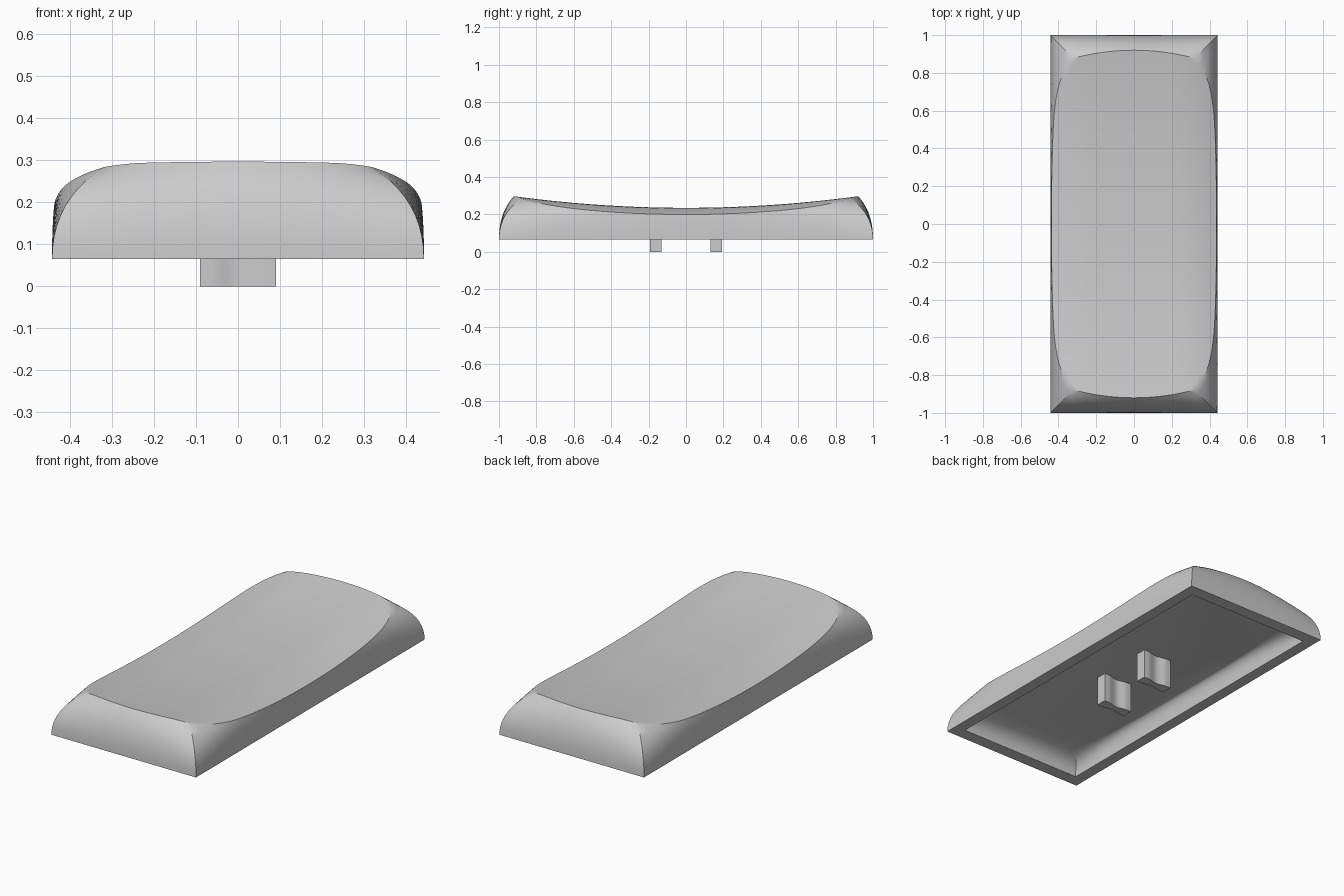
import bpy, bmesh, math
from mathutils import Vector

cube = bpy.data.objects.get("Cube")
if cube:
    bpy.data.objects.remove(cube, do_unlink=True)

grey = bpy.data.materials.new("plain grey")
grey.use_nodes = True
grey.diffuse_color = (0.6, 0.6, 0.6, 1)
grey.node_tree.nodes["Principled BSDF"].inputs["Base Color"].default_value = grey.diffuse_color

RIM_Z, CEILING_Z = 0.065, 0.165
NX, NY, STEPS = 24, 48, 10


def finish(name, bm, angle=30):
    bmesh.ops.remove_doubles(bm, verts=bm.verts, dist=1e-5)
    bmesh.ops.recalc_face_normals(bm, faces=bm.faces)
    mesh = bpy.data.meshes.new(name)
    bm.to_mesh(mesh)
    bm.free()
    mesh.materials.append(grey)
    obj = bpy.data.objects.new(name, mesh)
    bpy.context.collection.objects.link(obj)
    bpy.ops.object.select_all(action='DESELECT')
    obj.select_set(True)
    bpy.context.view_layer.objects.active = obj
    bpy.ops.object.shade_smooth_by_angle(angle=math.radians(angle))
    return obj


def top_point(u, v):
    """Saddle surface: dished along y, shoulders falling away across x."""
    x = u * (0.437 - 0.02 * v**2 - 0.02 * v**4 - 0.077 * abs(v)**9)
    y = v * (0.92 - 0.042 * u**2)
    shoulder = max(0, abs(x) - 0.22) / 0.215
    z = 0.235 + 0.062 * (y / 0.92)**2 - 0.035 * shoulder**2
    return Vector((x, y, z))


def ceiling_point(u, v):
    p = top_point(u, v)
    return Vector((p.x * 0.8, p.y * 0.88, CEILING_Z))


def curved_wall(base, top, bulge):
    """Points of a convex wall rising upright from base and leaning in to top."""
    control = Vector((base.x, base.y, base.z + bulge * (top.z - base.z)))
    ts = [k / STEPS for k in range(STEPS + 1)]
    return [base * (1 - t)**2 + control * 2 * t * (1 - t) + top * t**2 for t in ts]


def skin(bm, columns, closed):
    """Quads between neighbouring columns of points."""
    cols = [[bm.verts.new(p) for p in col] for col in columns]
    pairs = list(zip(cols, cols[1:]))
    if closed:
        pairs.append((cols[-1], cols[0]))
    for a, b in pairs:
        for k in range(len(a) - 1):
            bm.faces.new((a[k], b[k], b[k + 1], a[k + 1]))
    return cols


# Parameter positions across the cap and around its edge
us = [2 * i / NX - 1 for i in range(NX + 1)]
vs = [2 * j / NY - 1 for j in range(NY + 1)]
edge = ([(u, -1) for u in us[:-1]] + [(1, v) for v in vs[:-1]]
        + [(-u, 1) for u in us[:-1]] + [(-1, -v) for v in vs[:-1]])

# Cap: dished top, outer walls, flat rim and hollow underside in one shell
bm = bmesh.new()
skin(bm, [[top_point(u, v) for v in vs] for u in us], False)
columns = []
for u, v in edge:
    outer = curved_wall(Vector((0.443 * u, v, RIM_Z)), top_point(u, v), 0.64)
    inner = curved_wall(Vector((0.38 * u, 0.93 * v, RIM_Z)), ceiling_point(u, v), 0.9)
    columns.append(outer[::-1] + inner)
cols = skin(bm, columns, True)
bm.faces.new([col[-1] for col in cols])
finish("key_cap", bm)

# Stems: two waisted prongs under the cap
for name, side in (("front_stem", -1), ("back_stem", 1)):
    bm = bmesh.new()
    xs = [0.09 * (i / 12 - 1) for i in range(25)]
    half = [0.03 - 0.006 * (1 + math.cos(math.pi * min(1, abs(x) / 0.065))) for x in xs]
    ring = [(x, h) for x, h in zip(xs, half)] + [(x, -h) for x, h in zip(xs[::-1], half[::-1])]
    face = bm.faces.new([bm.verts.new((x, side * 0.162 + y, 0)) for x, y in ring])
    grown = bmesh.ops.extrude_face_region(bm, geom=[face])
    moved = [g for g in grown["geom"] if isinstance(g, bmesh.types.BMVert)]
    bmesh.ops.translate(bm, verts=moved, vec=(0, 0, CEILING_Z + 0.01))
    finish(name, bm)
